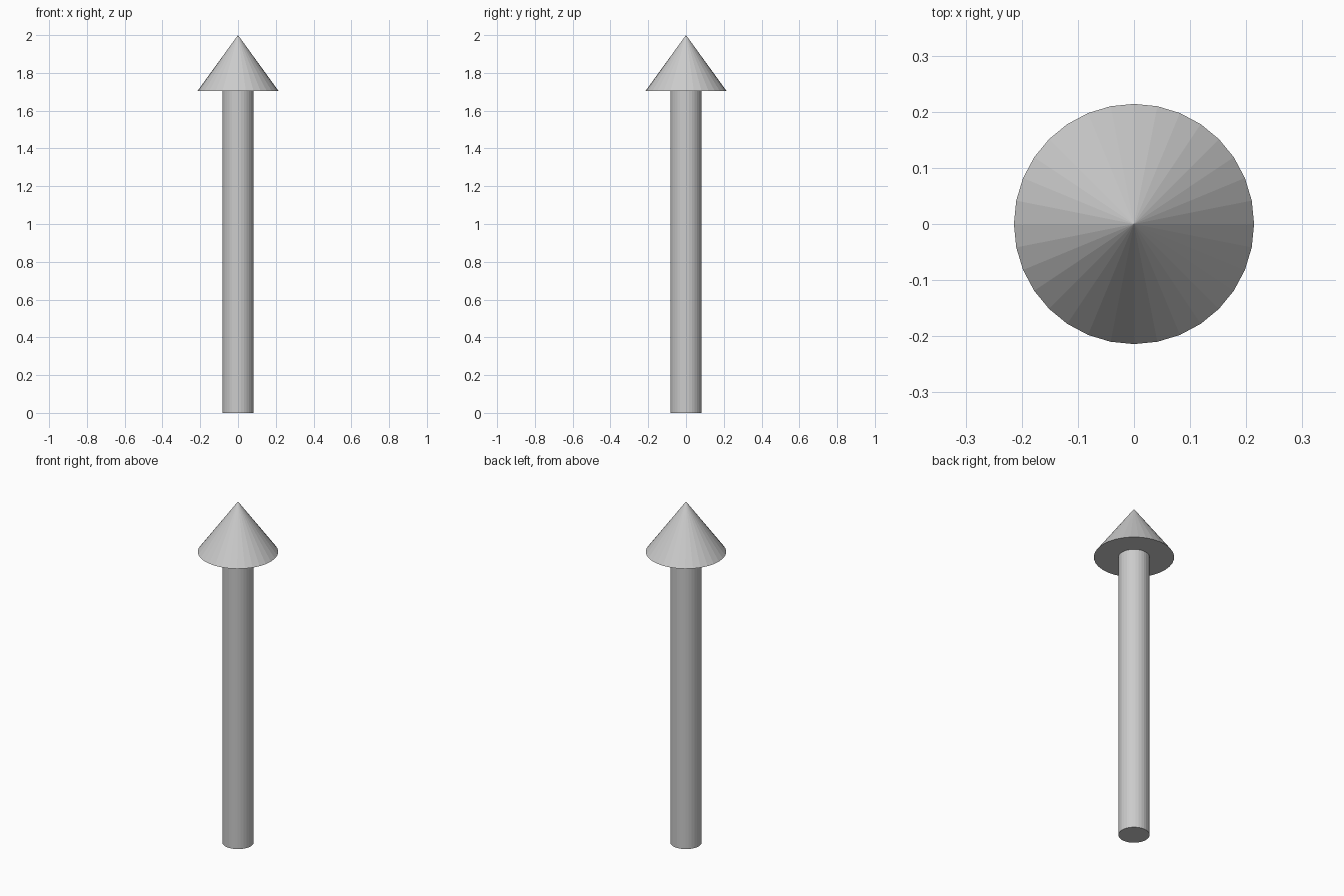
import bpy

if "Cube" in bpy.data.objects:
    bpy.data.objects.remove(bpy.data.objects["Cube"])

SIDES = 32
HEIGHT = 2.0
HEAD_Z = 1.705   # where the head meets the shaft


def name_part(name):
    obj = bpy.context.object
    obj.name = name
    obj.data.name = name
    return obj


# Shaft: plain faceted cylinder standing on the ground
bpy.ops.mesh.primitive_cylinder_add(
    vertices=SIDES, radius=0.083, depth=HEAD_Z, location=(0, 0, HEAD_Z / 2))
name_part("arrow_shaft")

# Head: flat-shaded cone with a closed base
bpy.ops.mesh.primitive_cone_add(
    vertices=SIDES, radius1=0.214, radius2=0, depth=HEIGHT - HEAD_Z,
    location=(0, 0, (HEIGHT + HEAD_Z) / 2))
name_part("arrow_head")
